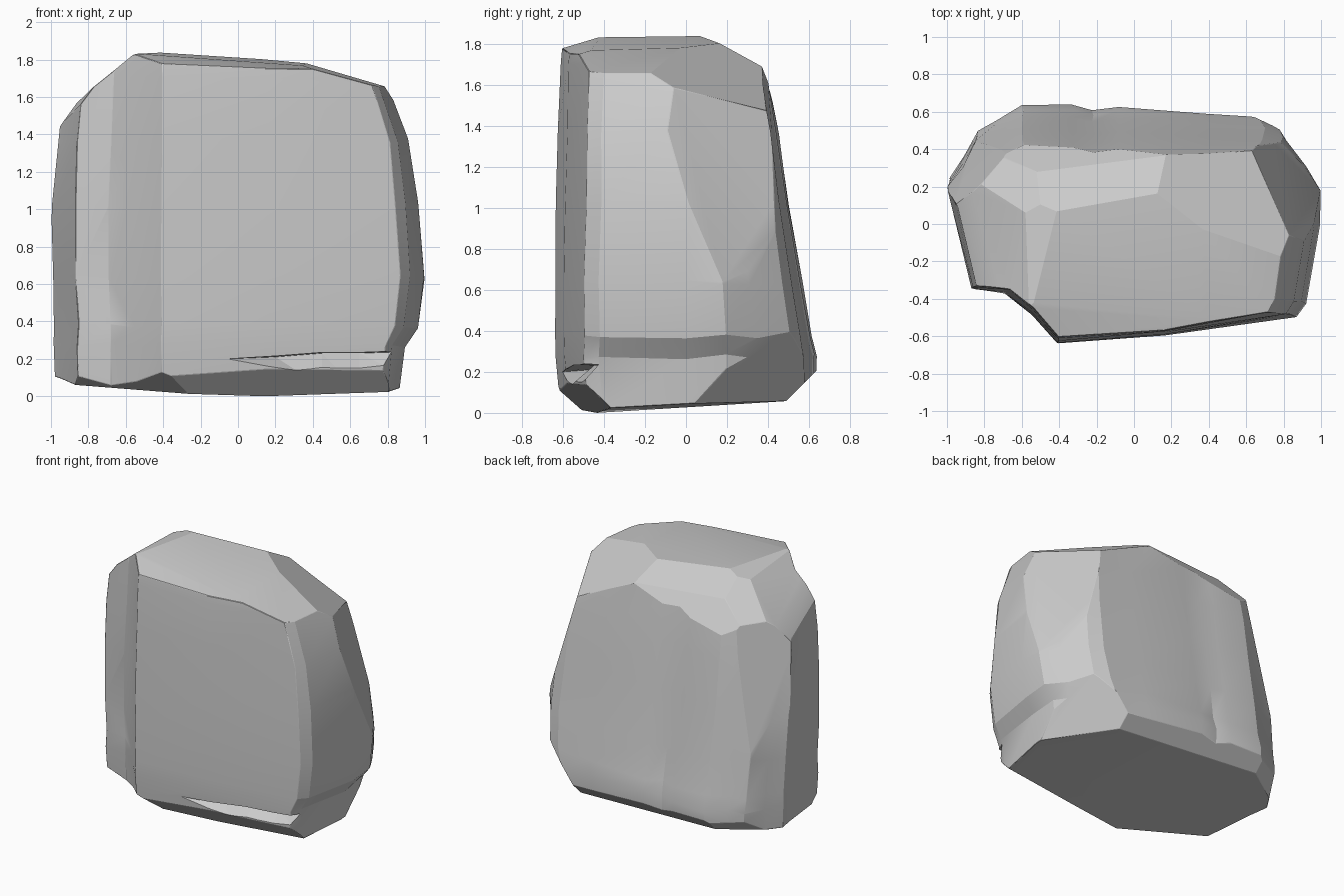
import bpy, bmesh, math, random
from mathutils import Vector

if "Cube" in bpy.data.objects:
    bpy.data.objects.remove(bpy.data.objects["Cube"])

random.seed(4)

# Plan outline of the boulder at its widest
outline = [(-1, .25), (-.97, .13), (-.87, -.345), (-.69, -.37), (-.55, -.48), (-.41, -.64),
           (.17, -.595), (.87, -.495), (.92, -.42), (1, 0), (1, .2), (.92, .35), (.8, .53),
           (.7, .58), (.4, .595), (-.08, .63), (-.22, .61), (-.33, .635), (-.6, .64),
           (-.74, .56), (-.85, .5), (-.92, .37)]
# Height, then left / right / front / back shifts of the outline
levels = [(-.1, .03, -.15, .04, -.01), (.26, .02, -.11, 0, 0), (.36, .02, -.04, 0, -.025),
          (.62, .01, 0, 0, -.07), (1.0, 0, -.03, .01, -.135), (1.35, .02, -.07, .02, -.185),
          (1.68, .05, -.21, .03, -.25), (2.0, .08, -.33, .06, -.31)]

bm = bmesh.new()
rings = []
for i, (z, l, r, f, b) in enumerate(levels):
    ring = []
    for x, y in outline:
        dx = (l if x < 0 else r) * x * x
        dy = (f if y < 0 else b) * abs(y) / .64
        j = .005 if 0 < i < len(levels) - 1 else 0
        ring.append(bm.verts.new((x + dx + random.uniform(-j, j), y + dy + random.uniform(-j, j),
                                  z + random.uniform(-j, j) * 3)))
    rings.append(ring)
n = len(outline)
for a, b in zip(rings, rings[1:]):
    for i in range(n):
        k = (i + 1) % n
        bm.faces.new((a[i], a[k], b[k], b[i]))
bm.faces.new(rings[0][::-1])
bm.faces.new(rings[-1])


def chip(point, normal):
    """Slice off everything beyond a plane and close the cut."""
    geom = bm.verts[:] + bm.edges[:] + bm.faces[:]
    bmesh.ops.bisect_plane(bm, geom=geom, dist=1e-5, plane_co=Vector(point),
                           plane_no=Vector(normal).normalized(), clear_outer=True)
    bmesh.ops.holes_fill(bm, edges=[e for e in bm.edges if e.is_boundary], sides=0)


# Fracture planes: top, shoulders, back corners, underside
for point, normal in [
    ((0, 0, 1.79), (.07, -.03, 1)),
    ((.42, 0, 1.75), (.28, -.04, 1)),
    ((0, -.45, 1.775), (.06, -.25, 1)),
    ((-.45, 0, 1.815), (-.25, .05, 1)),
    ((-.58, 0, 1.78), (-.8, .03, 1)),
    ((-.83, 0, 1.58), (-1, -.05, .75)),
    ((-.95, .1, 1.42), (-1, 0, .25)),
    ((0, .15, 1.79), (-.03, .5, .9)),
    ((0, .37, 1.65), (-.1, 1, .75)),
    ((-.45, .15, 1.8), (-.5, .5, 1)),
    ((-.7, .4, 1.4), (-.2385, .21, .06)),
    ((.25, .1, 1.76), (.45, .45, 1)),
    ((.72, .36, 1.40), (.5, .55, .45)),
    ((.98, .2, .65), (.2125, .11, .065)),
    ((.2, -.2, 0), (-.045, .08, -1)),
    ((.3, -.2, 0), (.03, .05, -1)),
    ((0, .62, .17), (0, .7, -.7)),
    ((.9, .33, .36), (.6, .45, -.45)),
    ((.8, -.51, .15), (.035, -.25, -.25)),
    ((-.41, -.63, .12), (-.25, -.45, -.75)),
    ((-.7, .58, .18), (-.4, .6, -.6)),
]:
    chip(point, normal)

bmesh.ops.remove_doubles(bm, verts=bm.verts[:], dist=.004)
bmesh.ops.recalc_face_normals(bm, faces=bm.faces[:])

# Centre on the ground
for axis in range(3):
    lo = min(v.co[axis] for v in bm.verts)
    hi = max(v.co[axis] for v in bm.verts)
    off = lo if axis == 2 else (lo + hi) / 2
    for v in bm.verts:
        v.co[axis] -= off

mesh = bpy.data.meshes.new("boulder")
bm.to_mesh(mesh)
bm.free()
boulder = bpy.data.objects.new("boulder", mesh)
bpy.context.collection.objects.link(boulder)


def crevice_cutter(sections):
    """Hidden wedge lofted along x; each section is x, outer y, inner y, floor z, roof z."""
    b = bmesh.new()
    tris = [[b.verts.new(p) for p in ((x, yo, zf), (x, yo, zr), (x, yi, zr - .01))]
            for x, yo, yi, zf, zr in sections]
    for s, t in zip(tris, tris[1:]):
        for i in range(3):
            k = (i + 1) % 3
            b.faces.new((s[i], s[k], t[k], t[i]))
    b.faces.new(tris[0])
    b.faces.new(tris[-1])
    bmesh.ops.triangulate(b, faces=b.faces[:])
    bmesh.ops.recalc_face_normals(b, faces=b.faces[:])
    m = bpy.data.meshes.new("crevice_cutter")
    b.to_mesh(m)
    b.free()
    o = bpy.data.objects.new("crevice_cutter", m)
    bpy.context.collection.objects.link(o)
    o.hide_render = True
    o.hide_set(True)
    return o


# Worn edges, then the crevice above the front foot
bevel = boulder.modifiers.new("worn_edges", 'BEVEL')
bevel.width = .025
bevel.segments = 1
bevel.limit_method = 'ANGLE'
bevel.angle_limit = math.radians(32)
cut = boulder.modifiers.new("crevice", 'BOOLEAN')
cut.object = crevice_cutter([(-.05, -.7, -.6, .19, .21), (.2, -.68, -.47, .1, .22),
                             (.45, -.66, -.45, .05, .24), (.65, -.64, -.42, .03, .24),
                             (.95, -.58, -.43, .08, .25)])
cut.operation = 'DIFFERENCE'
cut.solver = 'EXACT'

bpy.context.view_layer.objects.active = boulder
boulder.select_set(True)
bpy.ops.object.shade_smooth_by_angle(angle=math.radians(18))
